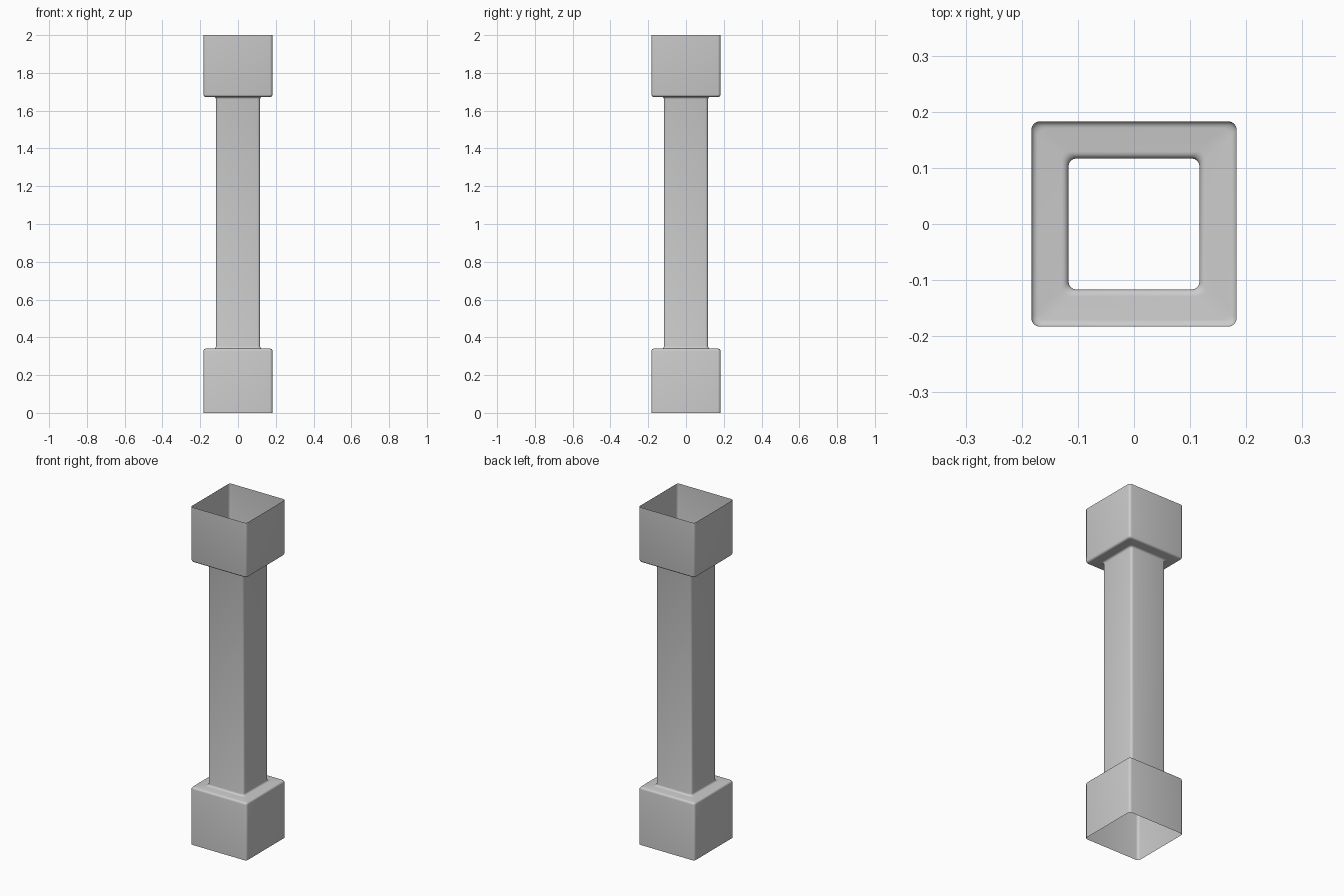
import bpy, bmesh, math

if "Cube" in bpy.data.objects:
    bpy.data.objects.remove(bpy.data.objects["Cube"])

BLOCK, SHAFT = 0.183, 0.117   # half widths
SEGS = 4                      # steps per rounded corner


def rounded_square(half, radius, z):
    """Ring of points for a square with rounded corners."""
    pts = []
    for q, (sx, sy) in enumerate([(1, 1), (-1, 1), (-1, -1), (1, -1)]):
        for i in range(SEGS + 1):
            a = math.pi / 2 * (q + i / SEGS)
            pts.append((sx * (half - radius) + radius * math.cos(a),
                        sy * (half - radius) + radius * math.sin(a), z))
    return pts


# Step from block to shaft: rounded outer lip, flat ledge, small cove
def step(z, d):
    prof = []
    r = 0.012
    for i in range(5):
        a = math.pi / 2 * i / 4
        prof.append((BLOCK - r + r * math.cos(a), z - d * r * (1 - math.sin(a))))
    for i in range(5):
        a = math.pi / 2 * i / 4
        prof.append((SHAFT + r * (1 - math.sin(a)), z + d * r * (1 - math.cos(a))))
    return prof


profile = ([(BLOCK, 0.0)] + step(0.34, 1)
           + step(1.673, -1)[::-1] + [(BLOCK, 2.0)])

# Open-ended hollow column skinned through the rings
bm = bmesh.new()
rings = [[bm.verts.new(p) for p in rounded_square(h, 0.015, z)] for h, z in profile]
for lo, hi in zip(rings, rings[1:]):
    n = len(lo)
    for i in range(n):
        j = (i + 1) % n
        bm.faces.new((lo[i], lo[j], hi[j], hi[i]))
mesh = bpy.data.meshes.new("column")
bm.to_mesh(mesh)
bm.free()
column = bpy.data.objects.new("column", mesh)
bpy.context.collection.objects.link(column)
bpy.context.view_layer.objects.active = column
column.select_set(True)
bpy.ops.object.shade_smooth_by_angle(angle=math.radians(35))
